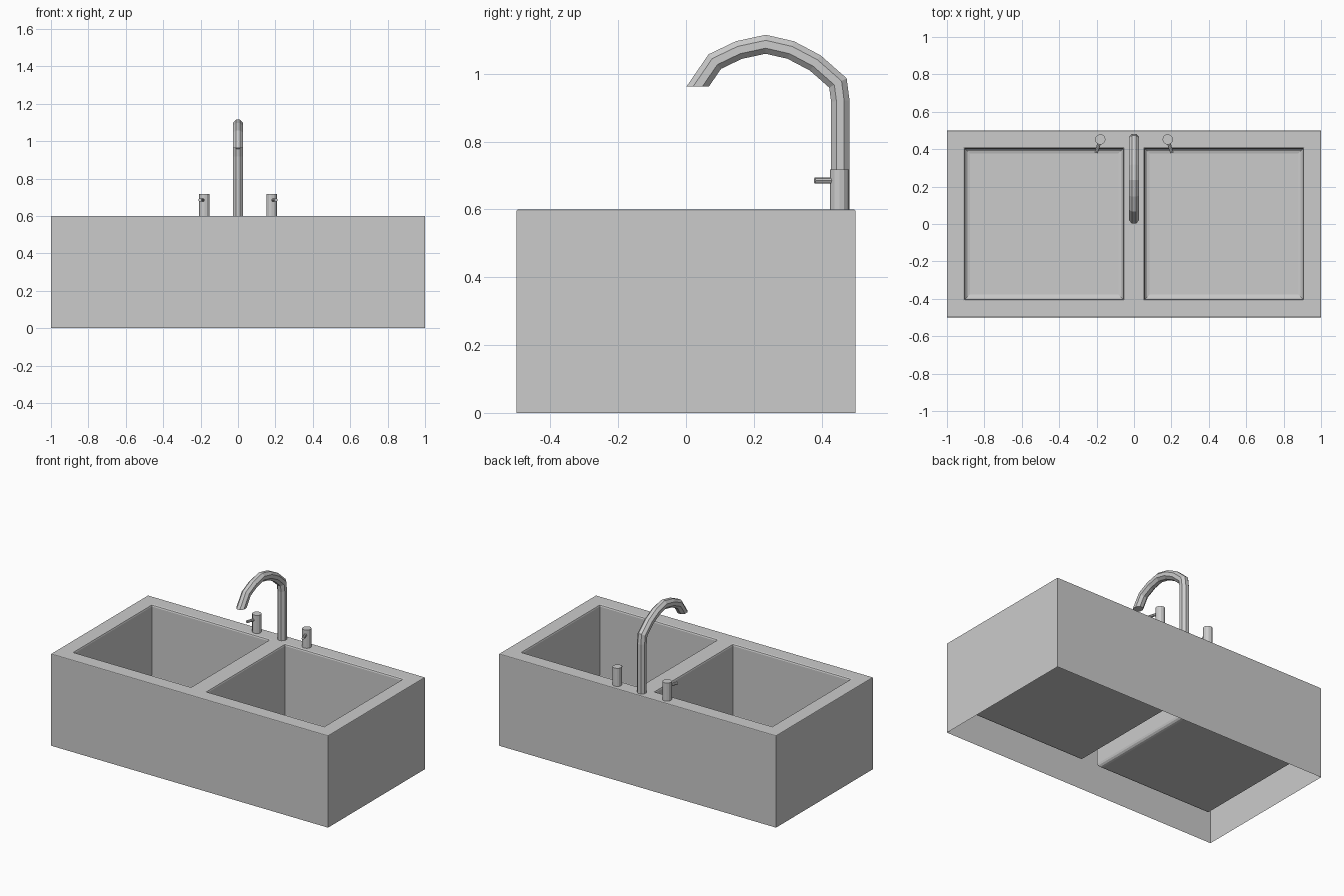
import bpy, bmesh, math
from mathutils import Vector, Matrix

if "Cube" in bpy.data.objects:
    bpy.data.objects.remove(bpy.data.objects["Cube"])


def finish(bm, name, smooth=None):
    bmesh.ops.recalc_face_normals(bm, faces=bm.faces)
    mesh = bpy.data.meshes.new(name)
    bm.to_mesh(mesh)
    bm.free()
    obj = bpy.data.objects.new(name, mesh)
    bpy.context.collection.objects.link(obj)
    return obj


def edges_where(bm, test):
    return [e for e in bm.edges if all(test(v.co) for v in e.verts)]


# Sink body: top sheet, two basins pushed down, skirt with open underside
TOP, FLOOR = 0.6, 0.115
xs = [-1, -0.903, -0.058, 0.058, 0.903, 1]
ys = [-0.5, -0.402, 0.402, 0.5]
bm = bmesh.new()
grid = [[bm.verts.new((x, y, TOP)) for y in ys] for x in xs]
basins = []
for i in range(5):
    for j in range(3):
        f = bm.faces.new((grid[i][j], grid[i + 1][j], grid[i + 1][j + 1], grid[i][j + 1]))
        if j == 1 and i in (1, 3):
            basins.append(f)
border = [e for e in bm.edges if e.is_boundary]
skirt = bmesh.ops.extrude_edge_only(bm, edges=border)["geom"]
for v in skirt:
    if isinstance(v, bmesh.types.BMVert):
        v.co.z = 0
for f in basins:
    rim = list(f.verts)
    low = [bm.verts.new((v.co.x, v.co.y, FLOOR)) for v in rim]
    bm.faces.remove(f)
    for k in range(4):
        n = (k + 1) % 4
        bm.faces.new((rim[k], rim[n], low[n], low[k]))
    bm.faces.new(low)

# Rounded basin floors, basin rims and outer top edge
floor_edges = edges_where(bm, lambda c: abs(c.z - FLOOR) < 1e-4)
bmesh.ops.bevel(bm, geom=floor_edges, offset=0.025, segments=3, profile=0.5, affect='EDGES')
rim_edges = [e for e in edges_where(bm, lambda c: c.z > TOP - 1e-4)
             if e.calc_face_angle(0) > 1]
inner = [e for e in rim_edges if all(abs(v.co.x) < 0.95 and abs(v.co.y) < 0.45 for v in e.verts)]
bmesh.ops.bevel(bm, geom=inner, offset=0.011, segments=2, profile=0.5, affect='EDGES')
outer = [e for e in edges_where(bm, lambda c: c.z > TOP - 1e-4)
         if all(abs(v.co.x) > 0.99 or abs(v.co.y) > 0.49 for v in e.verts)
         and e.calc_face_angle(0) > 1]
bmesh.ops.bevel(bm, geom=outer, offset=0.005, segments=2, profile=0.5, affect='EDGES')
finish(bm, "double_sink")

# Gooseneck spout: eight-sided tube with mitred joints and a level tip
path = [(0.455, 0.6), (0.455, 0.92), (0.448, 0.973), (0.381, 1.032), (0.309, 1.07),
        (0.235, 1.087), (0.156, 1.07), (0.085, 1.036), (0.035, 0.963)]
pts = [Vector(p) for p in path]
R, SIDES = 0.0295, 8
bm = bmesh.new()
rings = []
for i, p in enumerate(pts):
    d_in = (p - pts[max(i - 1, 0)]).normalized() if i else Vector((0, 1))
    d_out = (pts[i + 1] - p).normalized() if i < len(pts) - 1 else Vector((0, -1))
    t = (d_in + d_out).normalized() if i < len(pts) - 1 else d_out
    side = Vector((t.y, -t.x))
    stretch = 1 / t.dot(d_in)
    ring = []
    for k in range(SIDES):
        a = 2 * math.pi * (k + 0.5) / SIDES
        q = p + side * (R * stretch * math.sin(a))
        ring.append(bm.verts.new((R * math.cos(a), q.x, q.y)))
    rings.append(ring)
for a, b in zip(rings, rings[1:]):
    for k in range(SIDES):
        n = (k + 1) % SIDES
        bm.faces.new((a[k], a[n], b[n], b[k]))
bm.faces.new(rings[0])
bm.faces.new(rings[-1])
finish(bm, "spout")


# Tap handles: upright post with a small splayed lever
def rod(bm, a, b, radius, sides):
    a, b = Vector(a), Vector(b)
    rot = (b - a).to_track_quat('Z', 'Y').to_matrix().to_4x4()
    bmesh.ops.create_cone(bm, cap_ends=True, segments=sides, radius1=radius, radius2=radius,
                          depth=(b - a).length, matrix=Matrix.Translation((a + b) / 2) @ rot)


for s, name in ((-1, "left_handle"), (1, "right_handle")):
    bm = bmesh.new()
    rod(bm, (s * 0.18, 0.452, 0.6), (s * 0.18, 0.452, 0.718), 0.028, 12)
    rod(bm, (s * 0.182, 0.445, 0.685), (s * 0.203, 0.38, 0.685), 0.009, 8)
    finish(bm, name)
